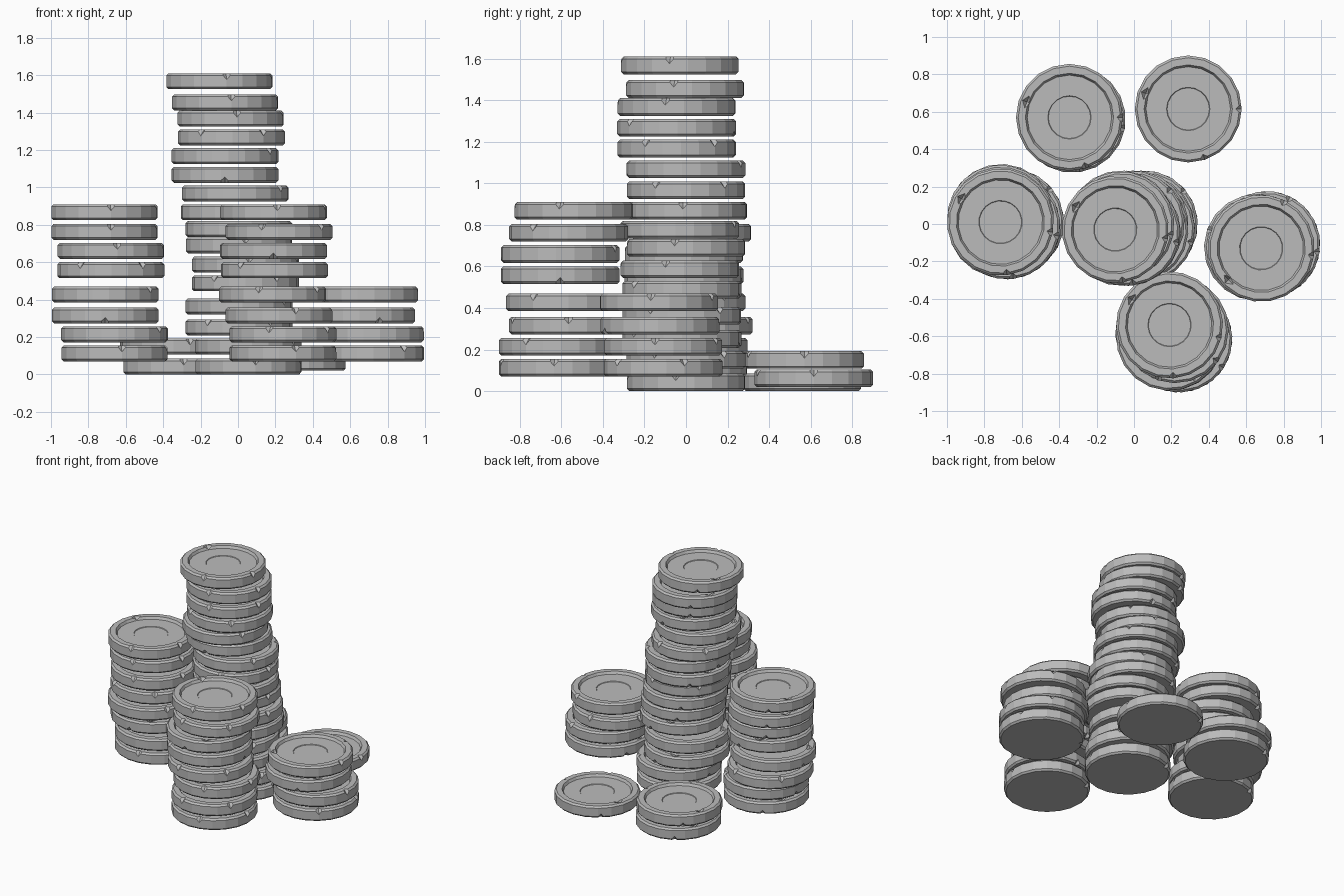
import bpy
import math
from mathutils import Matrix

cube = bpy.data.objects.get("Cube")
if cube:
    bpy.data.objects.remove(cube, do_unlink=True)

SIDES = 20
RADIUS = 0.286
THICK = 0.085

# Worn metal, used for every coin
metal = bpy.data.materials.new("grey_metal")
metal.use_nodes = True
grey = (0.5, 0.5, 0.5, 1.0)
metal.diffuse_color = grey
metal.node_tree.nodes["Principled BSDF"].inputs["Base Color"].default_value = grey


def lathe(name, profile, sides):
    """Closed turned solid from (radius, height) points, capped at both ends."""
    verts, faces = [], []
    for radius, height in profile:
        for i in range(sides):
            a = math.tau * i / sides
            verts.append((radius * math.cos(a), radius * math.sin(a), height))
    for ring in range(len(profile) - 1):
        for i in range(sides):
            j = (i + 1) % sides
            low, high = ring * sides, (ring + 1) * sides
            faces.append((low + i, low + j, high + j, high + i))
    faces.append(tuple(reversed(range(sides))))
    last = (len(profile) - 1) * sides
    faces.append(tuple(range(last, last + sides)))
    mesh = bpy.data.meshes.new(name)
    mesh.from_pydata(verts, [], faces)
    mesh.materials.append(metal)
    return mesh


def link(name, mesh):
    obj = bpy.data.objects.new(name, mesh)
    bpy.context.collection.objects.link(obj)
    return obj


def chip_cutter(angle, radius, height, depth):
    """Small diamond that nicks an edge of the coin."""
    mesh = bpy.data.meshes.new("chip_cutter")
    w = 0.034
    verts = [(depth, 0, 0), (0, w, 0), (-depth, 0, 0), (0, -w, 0), (0, 0, w), (0, 0, -w)]
    faces = []
    for i in range(4):
        j = (i + 1) % 4
        faces += [(i, j, 4), (j, i, 5)]
    mesh.from_pydata(verts, [], faces)
    mesh.materials.append(metal)
    turn = Matrix.Rotation(math.radians(angle), 4, "Z")
    mesh.transform(turn @ Matrix.Translation((radius, 0, height)))
    obj = link("chip_cutter", mesh)
    obj.hide_render = True
    return obj


# Coin: bevelled rim, sunken face and a shallow centre disc
coin_profile = [
    (RADIUS - 0.012, 0), (RADIUS, 0.012), (RADIUS, THICK - 0.012),
    (RADIUS - 0.012, THICK), (0.236, THICK), (0.226, THICK - 0.018),
    (0.116, THICK - 0.018), (0.113, THICK - 0.022),
]
blank = link("coin_blank", lathe("coin_blank", coin_profile, SIDES))

# Nicks: two on the outer top edge, one on the inner rim, one underneath
cutters = [
    chip_cutter(0, RADIUS, THICK, 0.032),
    chip_cutter(-72, RADIUS, THICK, 0.032),
    chip_cutter(160, 0.242, THICK, 0.025),
    chip_cutter(130, RADIUS, 0, 0.032),
]
for cutter in cutters:
    mod = blank.modifiers.new("chip", "BOOLEAN")
    mod.operation = "DIFFERENCE"
    mod.solver = "EXACT"
    mod.object = cutter
bpy.context.view_layer.update()
graph = bpy.context.evaluated_depsgraph_get()
coin_mesh = bpy.data.meshes.new_from_object(blank.evaluated_get(graph))
coin_mesh.name = "coin"
for helper in [blank] + cutters:
    bpy.data.objects.remove(helper, do_unlink=True)


def stack(name, tops, xs, ys, turns):
    """Loose pile of coins, listed from the top down."""
    for i, (top, x, y, turn) in enumerate(zip(tops, xs, ys, turns)):
        coin = link(f"{name}_coin_{i + 1}", coin_mesh)
        coin.location = (x, y, top - THICK)
        coin.rotation_euler.z = math.radians(turn)


pile_tops = [0.91, 0.805, 0.703, 0.6, 0.47, 0.358, 0.257, 0.155]
tall_tops = [1.61, 1.497, 1.41, 1.31, 1.21, 1.11, 1.01, 0.91,
             0.82, 0.733, 0.63, 0.53, 0.406, 0.294, 0.193, THICK]

# Tall middle stack
stack("tall_stack", tall_tops,
      [-0.1, -0.07, -0.04, -0.035, -0.07, -0.07, -0.015, -0.02,
       0.005, 0.005, 0.04, 0.04, 0.005, 0.005, 0.055, 0.055],
      [-0.03, -0.005, -0.045, -0.045, -0.045, 0, 0, 0,
       -0.03, 0, -0.03, -0.02, -0.02, -0.02, 0, 0],
      [-10, -11, -11, -53, 40, 140, 41, -3, 140, -11, -14, -54, 40, -54, 40, -10])

# Front stack
stack("front_stack", pile_tops,
      [0.19, 0.22, 0.19, 0.195, 0.185, 0.22, 0.24, 0.24],
      [-0.54, -0.565, -0.605, -0.605, -0.58, -0.565, -0.615, -0.615],
      [-14, -37, 140, -130, -33, 0, -33, -4])

# Stack on the -x side
stack("right_hand_stack", pile_tops,
      [-0.714, -0.714, -0.68, -0.68, -0.71, -0.71, -0.66, -0.66],
      [0.01, 0.03, -0.01, -0.01, 0, 0.035, 0.01, 0.01],
      [-11, -11, -11, -53, 40, 140, 40, -10])

# Short stack on the +x side
stack("left_hand_stack", pile_tops[4:],
      [0.68, 0.66, 0.71, 0.71], [-0.13, -0.125, -0.11, -0.11], [64, 160, 64, 21])

# Loose coins at the back
stack("back_pair", [0.193, THICK], [-0.345, -0.33], [0.57, 0.56], [0, -10])
stack("back_single", [0.105], [0.29], [0.615], [0])
